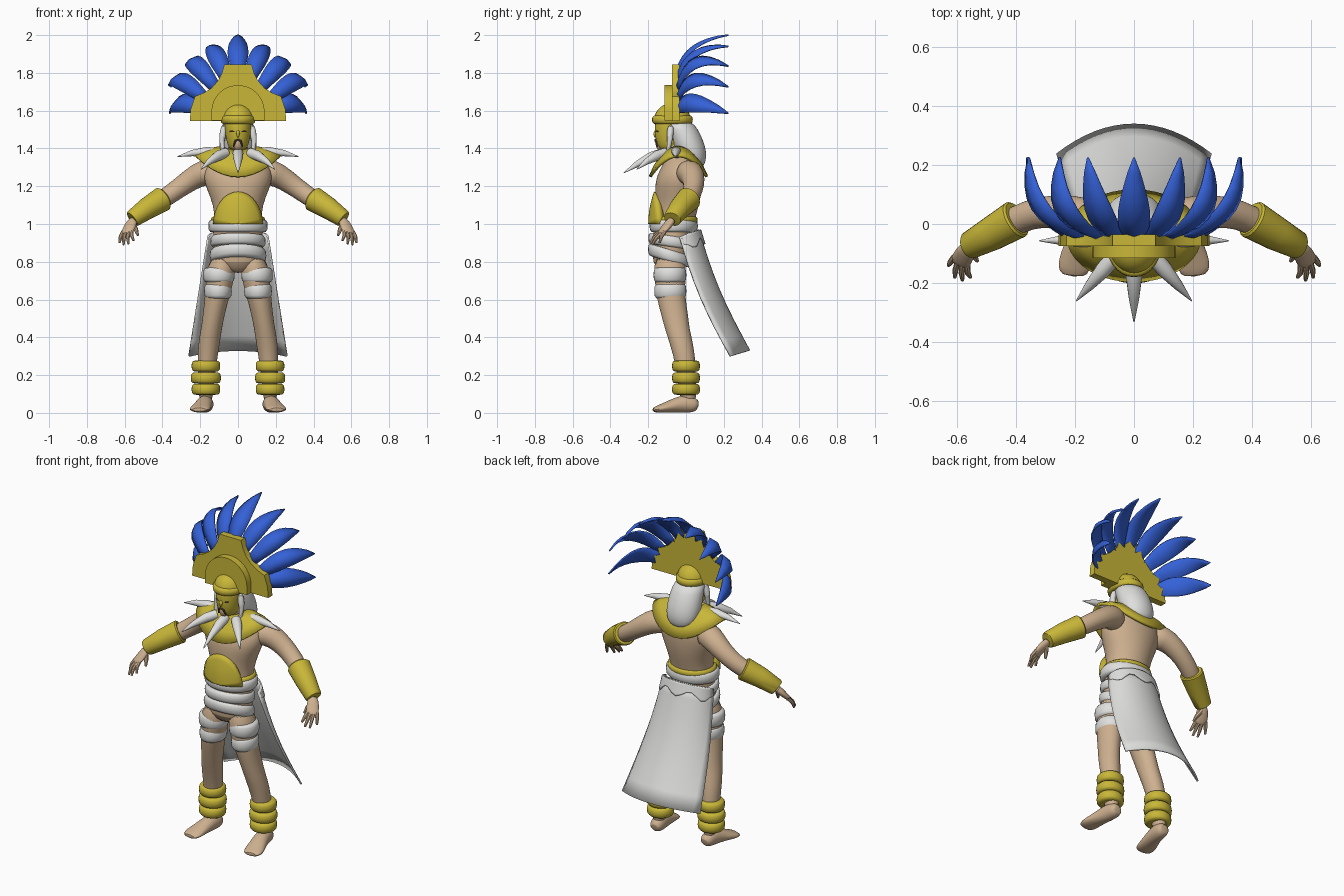
import bpy, bmesh
from math import sin, cos, pi, radians, sqrt
from mathutils import Vector

if "Cube" in bpy.data.objects:
    bpy.data.objects.remove(bpy.data.objects["Cube"], do_unlink=True)


def material(name, rgb):
    mat = bpy.data.materials.new(name)
    mat.use_nodes = True
    mat.diffuse_color = (*rgb, 1)
    mat.node_tree.nodes["Principled BSDF"].inputs["Base Color"].default_value = (*rgb, 1)
    return mat


gold = material("gold", (.58, .47, .04))
skin = material("tan skin", (.62, .44, .28))
white = material("off white", (.74, .74, .73))
blue = material("feather blue", (.035, .12, .68))
brown = material("dark brown", (.12, .07, .04))
SIDES = (("left_", 1), ("right_", -1))


def build(name, verts, faces, mat, mirror=1, subsurf=0, solid=0, angle=40):
    """Make a smooth-shaded mesh object, optionally mirrored, thickened and subdivided."""
    mesh = bpy.data.meshes.new(name)
    mesh.from_pydata([(v[0] * mirror, v[1], v[2]) for v in verts], [], faces)
    bm = bmesh.new()
    bm.from_mesh(mesh)
    bmesh.ops.recalc_face_normals(bm, faces=bm.faces)
    bm.to_mesh(mesh)
    bm.free()
    mesh.materials.append(mat)
    obj = bpy.data.objects.new(name, mesh)
    bpy.context.collection.objects.link(obj)
    bpy.ops.object.select_all(action='DESELECT')
    obj.select_set(True)
    bpy.context.view_layer.objects.active = obj
    bpy.ops.object.shade_smooth_by_angle(angle=radians(angle))
    if solid:
        mod = obj.modifiers.new("thickness", 'SOLIDIFY')
        mod.thickness, mod.offset = solid, 0
    if subsurf:
        mod = obj.modifiers.new("smooth", 'SUBSURF')
        mod.levels = mod.render_levels = subsurf
    return obj


def grid_faces(rows, cols, wrap=False):
    last = cols if wrap else cols - 1
    return [(r * cols + c, r * cols + (c + 1) % cols,
             (r + 1) * cols + (c + 1) % cols, (r + 1) * cols + c)
            for r in range(rows - 1) for c in range(last)]


def loft(name, rings, mat, n=20, level=True, **options):
    """Skin elliptical rings (x, y, z, a, b); level rings are horizontal, others follow the path."""
    verts = []
    for i, (x, y, z, a, b) in enumerate(rings):
        side, up = Vector((1, 0, 0)), Vector((0, 1, 0))
        if not level:
            before, after = rings[max(i - 1, 0)], rings[min(i + 1, len(rings) - 1)]
            along = (Vector(after[:3]) - Vector(before[:3])).normalized()
            side = Vector((0, 0, 1)).cross(along).normalized()
            up = along.cross(side)
        for k in range(n):
            t = 2 * pi * k / n
            verts.append(Vector((x, y, z)) + side * a * cos(t) + up * b * sin(t))
    faces = grid_faces(len(rings), n, True)
    faces += [tuple(range(n)), tuple(range(len(verts) - n, len(verts)))]
    return build(name, verts, faces, mat, **options)


def tube(name, points, radii, mat, **options):
    rings = [(*p, r, r) for p, r in zip(points, radii)]
    return loft(name, rings, mat, level=False, **options)


def band(name, center, rx, ry, height, mat, tilt=0, mirror=1):
    """Padded ring with rounded rims, leaning down towards the back by tilt."""
    x, y, z = center
    rings = []
    for step, inset in ((-.5, .025), (-.47, .01), (-.3, .002), (0, 0), (.3, .002), (.47, .01), (.5, .025)):
        rings.append((x, y, z + step * height, rx - inset, ry - inset))
    obj = loft(name, rings, mat, n=28, mirror=mirror, angle=60)
    for v in obj.data.vertices:
        v.co.z -= tilt * (v.co.y - y)


# Torso, neck and head
loft("torso", [(0, -.085, .74, .05, .05), (0, -.08, .79, .14, .1), (0, -.075, .9, .135, .105),
               (0, -.06, 1.02, .125, .105), (0, -.045, 1.1, .13, .115), (0, -.04, 1.18, .165, .125),
               (0, -.035, 1.25, .188, .125), (0, -.02, 1.31, .17, .105), (0, -.03, 1.36, .1, .075),
               (0, -.04, 1.38, .06, .06)], skin, n=24, subsurf=1)
loft("neck", [(0, -.05, 1.32, .06, .06), (0, -.06, 1.38, .05, .055), (0, -.07, 1.43, .05, .055)], skin)
loft("face_mask", [(0, -.095, 1.39, .035, .04), (0, -.09, 1.405, .05, .057), (0, -.088, 1.44, .062, .072),
                   (0, -.085, 1.48, .068, .08), (0, -.08, 1.52, .071, .085), (0, -.08, 1.56, .07, .085)],
     gold, n=24, subsurf=1)
tube("nose", [(0, -.155, 1.5), (0, -.165, 1.475), (0, -.165, 1.455)], (.008, .013, .012), gold, n=10, subsurf=1)
loft("mouth_and_chin", [(0, -.13, 1.39, .014, .018), (0, -.133, 1.41, .025, .028),
                        (0, -.135, 1.435, .026, .028), (0, -.135, 1.452, .016, .024)], skin, subsurf=1)
for side, s in SIDES:
    tube(side + "moustache", [(0, -.163, 1.447), (.014, -.16, 1.44), (.024, -.15, 1.41)],
         (.005, .006, .003), brown, n=8, mirror=s)
    tube(side + "eye", [(.016, -.16, 1.488), (.03, -.155, 1.491), (.045, -.147, 1.49)],
         (.002, .005, .002), brown, n=8, mirror=s)

# Long hair
loft("hair", [(0, -.05, 1.55, .08, .08), (0, -.02, 1.5, .092, .085), (0, .005, 1.44, .1, .088),
              (0, .025, 1.38, .1, .085), (0, .05, 1.33, .085, .055), (0, .065, 1.3, .04, .025)],
     white, n=24, subsurf=1)
for side, s in SIDES:
    tube(side + "hair_lock", [(.07, -.08, 1.53), (.085, -.085, 1.46), (.085, -.09, 1.4), (.075, -.1, 1.365)],
         (.018, .022, .017, .004), white, n=10, mirror=s, subsurf=1)

# Helmet cap with its rim
loft("cap", [(0, -.072, 1.55 + .09 * sin(t * pi / 14), .085 * cos(t * pi / 14) + .002,
              .095 * cos(t * pi / 14) + .002) for t in range(8)], gold, n=28)
band("cap_rim", (0, -.072, 1.552), .092, .108, .045, gold)


# Headdress plates, cut from half outlines
def plate(name, half, front, back):
    outline = half + [(-x, z) for x, z in reversed(half) if x > 0]
    n = len(outline)
    verts = [(x, y, z) for y in (front, back) for x, z in outline]
    faces = [tuple(range(n)), tuple(range(n, 2 * n))]
    faces += [(i, (i + 1) % n, n + (i + 1) % n, n + i) for i in range(n)]
    build(name, verts, faces, gold, angle=30)


plate("headdress_back_plate", [(.255, 1.545), (.25, 1.61), (.228, 1.675), (.18, 1.695), (.14, 1.72),
                               (.105, 1.76), (.085, 1.8), (.072, 1.845)], -.075, -.035)
plate("headdress_front_arch", [(.14, 1.547)] + [(.14 * cos(i * pi / 24), 1.595 + .14 * sin(i * pi / 24))
                                                for i in range(12)] + [(0, 1.735)], -.115, -.07)

# Feathers fan outwards and sweep back: base, bend and tip as (x, z)
FEATHERS = {"top": ((0, 1.8), (0, 1.96), (0, 2), .054),
            "upper": ((.06, 1.76), (.13, 1.95), (.155, 1.94), .05),
            "middle": ((.11, 1.71), (.28, 1.93), (.25, 1.835), .05),
            "lower": ((.17, 1.66), (.36, 1.83), (.355, 1.725), .05),
            "bottom": ((.2, 1.61), (.34, 1.68), (.36, 1.585), .055)}
SHAPE = (.55, .75, .93, 1, .97, .85, .65, .4, .04)


def feather(name, base, bend, tip, half_width, mirror):
    b, c, t = (Vector((p[0], y, p[1])) for p, y in ((base, -.045), (bend, .01), (tip, .225)))
    out = Vector((c.x - b.x, 0, c.z - b.z)).normalized()
    across = Vector((out.z, 0, -out.x))
    verts = []
    for i, w in enumerate(SHAPE):
        u = i / (len(SHAPE) - 1)
        mid = b * (1 - u) ** 2 + c * 2 * u * (1 - u) + t * u * u
        ridge = (out - Vector((0, 1, 0))) * .012 * w
        verts += [mid - across * half_width * w, mid + ridge, mid + across * half_width * w]
    build(name, verts, grid_faces(len(SHAPE), 3), blue, mirror=mirror, solid=.008, angle=60)


for label, shape in FEATHERS.items():
    for side, s in SIDES:
        if label != "top":
            feather(side + label + "_feather", *shape, s)
        elif s > 0:
            feather("top_feather", *shape, s)

# Saddle-shaped collar draped over the shoulders
COLLAR = ((.08, .065, 1.405, .02), (.12, .09, 1.4, .045), (.175, .122, 1.385, .075), (.225, .15, 1.36, .11))
collar = [(rx * cos(k * pi / 18), -.04 + ry * sin(k * pi / 18), z - drop * sin(k * pi / 18) ** 2)
          for rx, ry, z, drop in COLLAR for k in range(36)]
build("collar", collar, grid_faces(len(COLLAR), 36, True), gold, solid=.016)


# Necklace of large teeth
def tooth(name, root, tip, mirror=1):
    a, b = Vector(root), Vector(tip)
    lift = Vector((0, 0, .012))
    points = [a, a.lerp(b, .3) + lift, a.lerp(b, .65) + lift, b]
    tube(name, points, (.028, .027, .017, .002), white, n=14, mirror=mirror)


tooth("front_tooth", (0, -.12, 1.375), (0, -.33, 1.27))
for side, s in SIDES:
    tooth(side + "front_tooth", (.065, -.11, 1.375), (.195, -.26, 1.29), s)
    tooth(side + "outer_tooth", (.1, -.05, 1.375), (.32, -.057, 1.357), s)

# Arms, bracers and hands
ARM = [(.12, 0, 1.27), (.185, .025, 1.275), (.25, .042, 1.235), (.32, .04, 1.185),
       (.39, .02, 1.135), (.47, -.03, 1.085), (.555, -.072, 1.025)]
FINGERS = {"little": (.026, (.627, -.14, .9)), "ring": (.009, (.606, -.18, .89)),
           "middle": (-.009, (.58, -.19, .895)), "index": (-.026, (.553, -.18, .912))}
for side, s in SIDES:
    tube(side + "arm", ARM, (.07, .07, .06, .052, .05, .043, .028), skin, mirror=s, subsurf=1)
    tube(side + "bracer", [(.395, .018, 1.135), (.4, .015, 1.132), (.48, -.032, 1.083), (.555, -.072, 1.03),
                           (.56, -.074, 1.026)], (.06, .066, .058, .047, .042), gold, mirror=s, n=24)
    loft(side + "palm", [(.55, -.068, 1.03, .026, .024), (.572, -.1, .99, .036, .02),
                         (.588, -.13, .955, .036, .015), (.592, -.138, .946, .028, .01)],
         skin, n=14, level=False, mirror=s, subsurf=1)
    for label, (offset, tip) in FINGERS.items():
        root = Vector((.586, -.126, .96)) + Vector((.83, .55, 0)) * offset
        bend = root.lerp(Vector(tip), .55) + Vector((.004, -.004, .004))
        tube(side + label + "_finger", [root, bend, tip], (.011, .01, .006), skin, n=8, mirror=s)
    tube(side + "thumb", [(.558, -.085, 1), (.54, -.108, .97), (.53, -.125, .94)], (.014, .012, .006),
         skin, n=8, mirror=s)

# Legs, feet, thigh wraps and ankle rings
for side, s in SIDES:
    loft(side + "leg", [(.08, -.085, .84, .07, .09), (.092, -.085, .72, .077, .083), (.11, -.082, .62, .066, .077),
                        (.128, -.06, .52, .058, .072), (.14, -.048, .45, .056, .066),
                        (.155, -.022, .36, .058, .062), (.165, 0, .25, .05, .054), (.17, .005, .14, .04, .046),
                        (.17, .015, .05, .038, .046)], skin, mirror=s, subsurf=1)
    loft(side + "foot", [(.168, .066, .035, .025, .022), (.168, .045, .042, .04, .04), (.172, 0, .05, .043, .05),
                         (.182, -.055, .041, .046, .04), (.196, -.11, .028, .054, .027),
                         (.204, -.15, .02, .056, .019), (.206, -.178, .015, .04, .011)],
         skin, level=False, mirror=s, subsurf=1)
    band(side + "upper_thigh_wrap", (.101, -.085, .73), .083, .087, .08, white, mirror=s)
    band(side + "lower_thigh_wrap", (.106, -.083, .645), .073, .085, .08, white, mirror=s)
    for i, z in enumerate((.125, .185, .248)):
        band(side + "ankle_ring_" + str(i + 1), (.17, 0, z), .076 + i % 2 * .004, .074, .058, gold, mirror=s)

# Belt, waist wraps and belly plate
band("gold_belt", (0, -.06, 1.02), .143, .122, .04, gold)
band("upper_waist_wrap", (0, -.065, .99), .157, .128, .066, white)
band("middle_waist_wrap", (0, -.078, .908), .146, .122, .06, white, tilt=.15)
band("lower_waist_wrap", (0, -.085, .832), .15, .116, .066, white, tilt=.3)
belly = []
for r in range(7):
    for k in range(17):
        x, h = .118 * r / 6 * cos(k * pi / 16), r / 6 * sin(k * pi / 16)
        belly.append((x, -.03 - .15 * sqrt(1 - (x / .155) ** 2) + .03 * h * h, 1 + .165 * h))
build("belly_plate", belly, grid_faces(7, 17), gold, solid=.04)


# Cape hanging from the back of the waist, with a short scalloped fold over it
def cape(name, length, gap):
    verts = []
    for r in range(9):
        for c in range(17):
            u = c / 8 - 1
            t = length(u) * r / 8
            a = u * pi / 2
            top = Vector((.158 * sin(a), -.035 + .1 * cos(a), .97 - .04 * u * u))
            hem = Vector((.26 * u, .335 - .1 * u * u, .33 - .03 * u * u))
            sag = Vector((0, gap - .025 * sin(pi * t), 0))
            verts.append(top.lerp(hem, t) + sag)
    build(name, verts, grid_faces(9, 17), white, solid=.01, angle=50)


cape("cape", lambda u: 1, 0)
cape("cape_fold", lambda u: .09 + .03 * cos(u * 3 * pi), .01)
